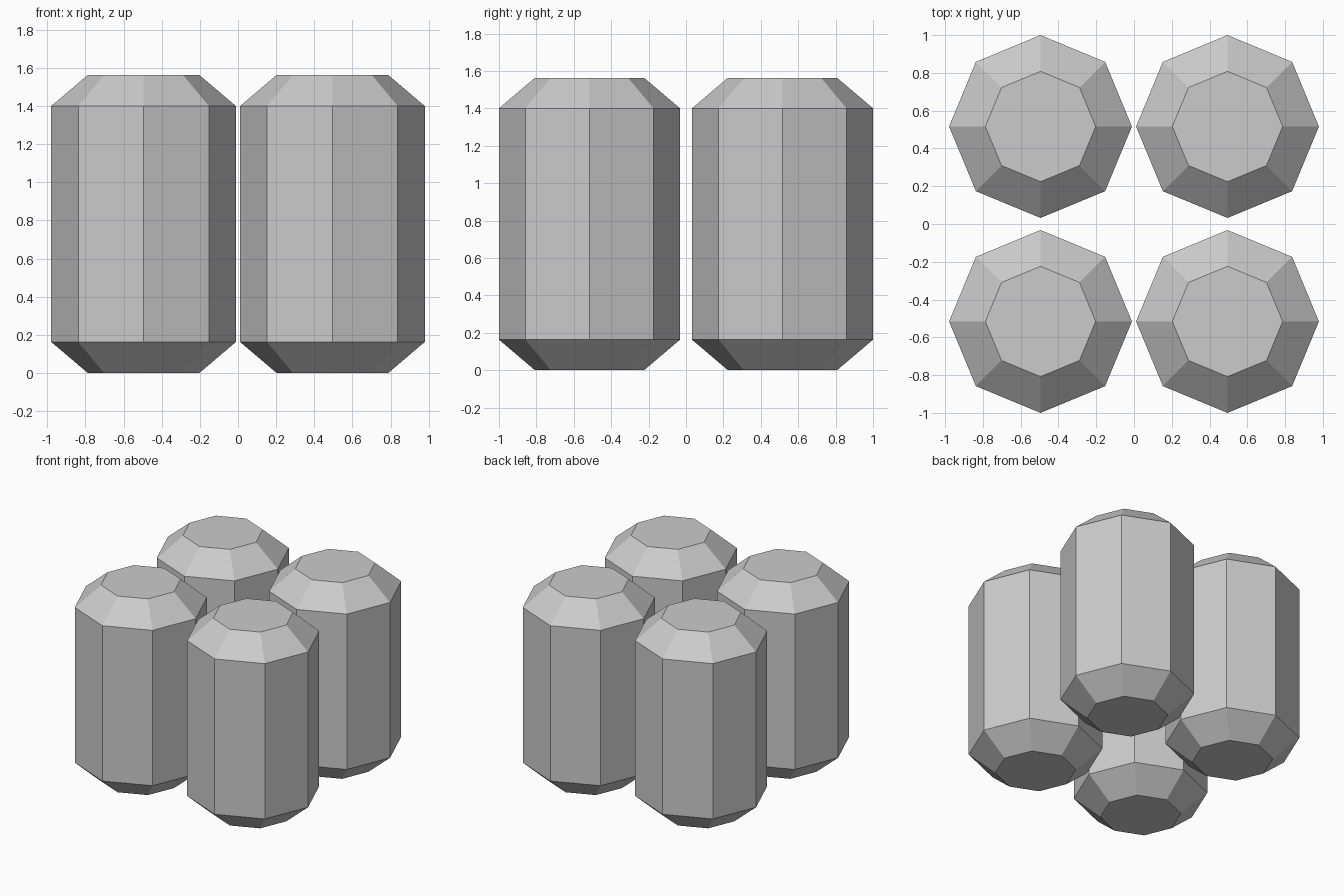
import bpy
import bmesh
from math import cos, sin, tau

cube = bpy.data.objects.get("Cube")
if cube:
    bpy.data.objects.remove(cube, do_unlink=True)

SIDES = 8
# Radius and height of each ring, from the bottom cap to the top cap
PROFILE = [(0.292, 0.0), (0.484, 0.163), (0.484, 1.4), (0.292, 1.563)]
OFFSET_X, OFFSET_Y = 0.495, 0.516

# Plain grey for every canister
grey = bpy.data.materials.new("light_grey")
grey.use_nodes = True
colour = (0.6, 0.6, 0.6, 1.0)
grey.diffuse_color = colour
grey.node_tree.nodes["Principled BSDF"].inputs["Base Color"].default_value = colour


def canister_mesh():
    """Eight-sided canister with chamfered ends and flat caps."""
    bm = bmesh.new()
    rings = [[bm.verts.new((r * cos(tau * i / SIDES), r * sin(tau * i / SIDES), z))
              for i in range(SIDES)] for r, z in PROFILE]
    for low, high in zip(rings, rings[1:]):
        for i in range(SIDES):
            j = (i + 1) % SIDES
            bm.faces.new((low[i], low[j], high[j], high[i]))
    bm.faces.new(rings[0][::-1])
    bm.faces.new(rings[-1])
    mesh = bpy.data.meshes.new("canister")
    bm.to_mesh(mesh)
    bm.free()
    mesh.materials.append(grey)
    return mesh


# Four canisters in a two by two block
mesh = canister_mesh()
for depth, sy in (("front", -1), ("back", 1)):
    for side, sx in (("right", -1), ("left", 1)):
        canister = bpy.data.objects.new(f"{depth}_{side}_canister", mesh)
        canister.location = (sx * OFFSET_X, sy * OFFSET_Y, 0)
        bpy.context.collection.objects.link(canister)
